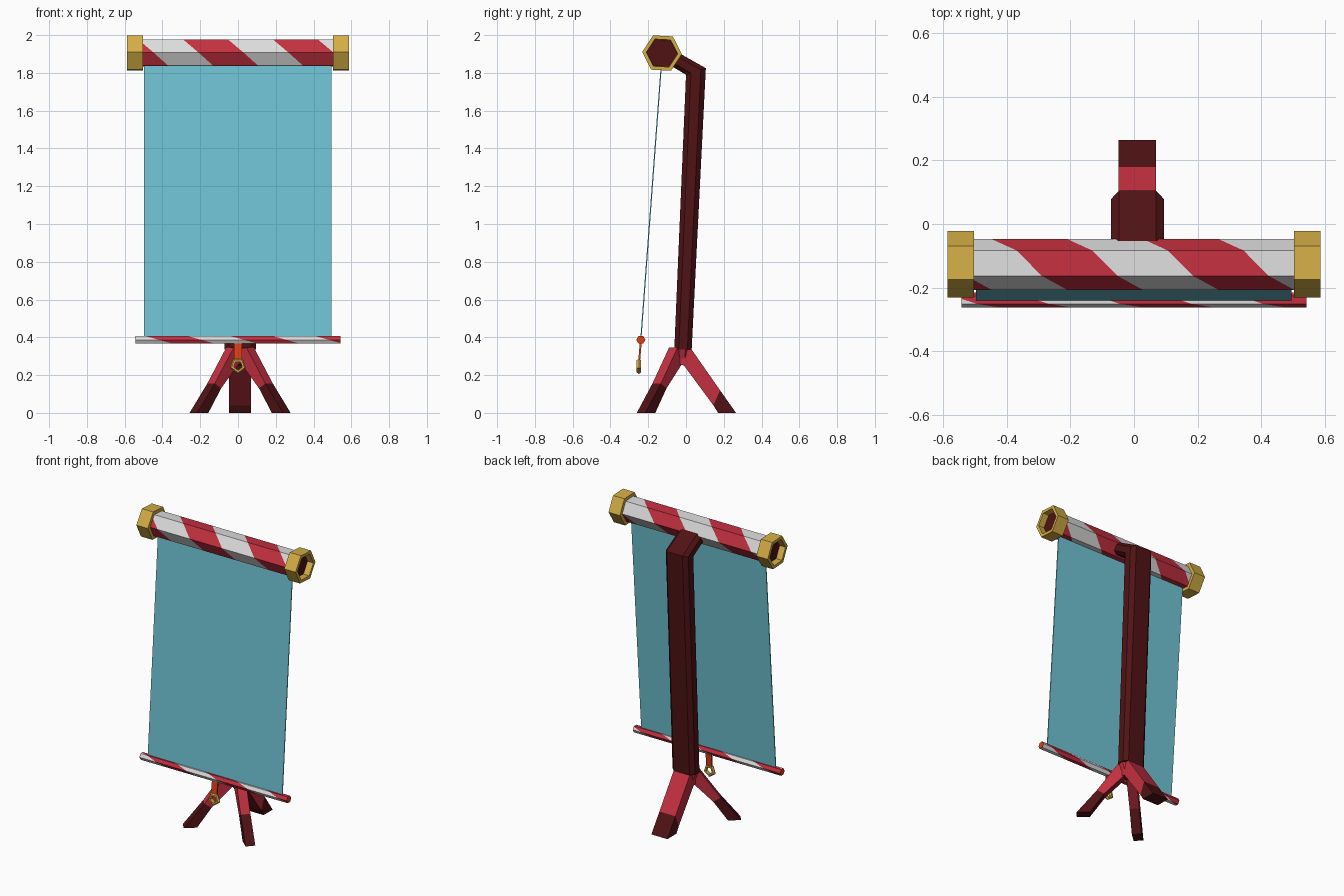
import bpy, bmesh, math
from mathutils import Vector

if "Cube" in bpy.data.objects:
    bpy.data.objects.remove(bpy.data.objects["Cube"])


def mat(name, col):
    m = bpy.data.materials.new(name)
    m.diffuse_color = (*col, 1)
    m.use_nodes = True
    m.node_tree.nodes["Principled BSDF"].inputs["Base Color"].default_value = m.diffuse_color
    return m


WHITE = mat("stripe white", (0.72, 0.72, 0.72))
RED = mat("stripe red", (0.55, 0.029, 0.05))
GOLD = mat("gold", (0.66, 0.42, 0.06))
DARK = mat("dark maroon wood", (0.08, 0.006, 0.007))
MAROON = mat("mid maroon", (0.24, 0.014, 0.022))
CLOTH = mat("blue cloth", (0.16, 0.55, 0.66))
ORANGE = mat("orange", (0.73, 0.05, 0.008))


def finish(name, bm, mats):
    bmesh.ops.remove_doubles(bm, verts=bm.verts, dist=1e-5)
    bmesh.ops.recalc_face_normals(bm, faces=bm.faces)
    me = bpy.data.meshes.new(name)
    bm.to_mesh(me)
    bm.free()
    for m in mats:
        me.materials.append(m)
    ob = bpy.data.objects.new(name, me)
    bpy.context.collection.objects.link(ob)
    return ob


def loft(bm, sections, rule=None, closed=False):
    """Skin a list of equal-length point loops; rule(segment, side) gives the material."""
    rings = [[bm.verts.new(p) for p in s] for s in sections]
    n = len(rings[0])
    pairs = list(zip(rings, rings[1:]))
    if closed:
        pairs.append((rings[-1], rings[0]))
    for s, (a, b) in enumerate(pairs):
        for i in range(n):
            f = bm.faces.new((a[i], a[(i + 1) % n], b[(i + 1) % n], b[i]))
            f.material_index = rule(s, i) if rule else 0
    if not closed:
        bm.faces.new(rings[0])
        f = bm.faces.new(rings[-1])
        f.material_index = rule(len(pairs) - 1, 0) if rule else 0


def hexa(x, cy, cz, r, n=6, rot=0):
    return [(x, cy + r * math.cos(math.radians(rot + 360 * i / n)),
             cz + r * math.sin(math.radians(rot + 360 * i / n))) for i in range(n)]


def prism(name, x0, x1, cy, cz, r, m, rot):
    bm = bmesh.new()
    loft(bm, [hexa(x0, cy, cz, r, 6, rot), hexa(x1, cy, cz, r, 6, rot)])
    return finish(name, bm, [m])


def striped_rod(name, cy, cz, r, rot, half, period, edge, edge_angle):
    """Six-sided rod along x; stripes wind once round per period."""
    bm = bmesh.new()
    for k in range(6):
        a0, a1 = rot + 60 * k, rot + 60 * (k + 1)
        for s in range(-9, 10):
            def pt(a, u):
                x = edge + period * ((a - edge_angle) / 360 + u / 2)
                t = math.radians(a)
                return bm.verts.new((x, cy + r * math.cos(t), cz + r * math.sin(t)))
            f = bm.faces.new((pt(a0, s), pt(a1, s), pt(a1, s + 1), pt(a0, s + 1)))
            f.material_index = 1 if s % 2 == 0 else 0
    for side in (-1, 1):
        bmesh.ops.bisect_plane(bm, geom=bm.verts[:] + bm.edges[:] + bm.faces[:],
                               plane_co=(side * half, 0, 0), plane_no=(side, 0, 0),
                               clear_outer=True)
    return finish(name, bm, [WHITE, RED])


# top roller with hollow gold end caps
CY, CZ, ROT = -0.127, 1.905, -3
striped_rod("top_roller", CY, CZ, 0.08, ROT, 0.53, 0.476, -0.29, 117)
for side, label in ((-1, "left"), (1, "right")):
    bm = bmesh.new()
    a, b = side * 0.503, side * 0.587
    loft(bm, [hexa(a, CY, CZ, 0.105, 6, ROT), hexa(b, CY, CZ, 0.105, 6, ROT),
              hexa(b, CY, CZ, 0.083, 6, ROT), hexa(a, CY, CZ, 0.079, 6, ROT)], closed=True)
    finish(label + "_roller_cap", bm, [GOLD])
    prism(label + "_roller_core", side * 0.52, side * 0.545, CY, CZ, 0.0815, DARK, ROT)

# bottom rod with orange ends
RY, RZ = -0.239, 0.387
striped_rod("bottom_rod", RY, RZ, 0.024, 0, 0.541, 0.45, -0.42, 180)
for side, label in ((-1, "left"), (1, "right")):
    prism(label + "_rod_end", side * 0.539, side * 0.543, RY, RZ, 0.024, ORANGE, 0)

# hanging cloth
bm = bmesh.new()
loft(bm, [[(x, y + d, z) for x, d in ((-0.497, -0.003), (0.495, -0.003), (0.495, 0.003), (-0.497, 0.003))]
          for y, z in ((CY - 0.003, 1.85), (RY, 0.39))])
finish("cloth", bm, [CLOTH])

# pull strap and ring
bm = bmesh.new()
loft(bm, [[(x, y + d, z) for x, d in ((-0.021, -0.005), (0.021, -0.005), (0.021, 0.005), (-0.021, 0.005))]
          for y, z in ((RY, 0.38), (-0.248, 0.272))])
finish("pull_strap", bm, [ORANGE])


def pent(y, r):
    return [(r * math.cos(math.radians(-90 + 72 * i)), y,
             0.25 + r * math.sin(math.radians(-90 + 72 * i))) for i in range(5)]


bm = bmesh.new()
loft(bm, [pent(-0.261, 0.036), pent(-0.25, 0.044), pent(-0.239, 0.036),
          pent(-0.239, 0.024), pent(-0.261, 0.024)], closed=True)
finish("pull_ring", bm, [GOLD])

# bevelled post bending forward into the roller
PX, HW, CH = 0.011, 0.083, 0.025


def post_section(front, back):
    f, b = Vector((0, *front)), Vector((0, *back))
    outline = ((-HW + CH, 0), (HW - CH, 0), (HW, .25), (HW, .75),
               (HW - CH, 1), (-HW + CH, 1), (-HW, .75), (-HW, .25))
    return [f.lerp(b, t) + Vector((PX + x, 0, 0)) for x, t in outline]


bm = bmesh.new()
loft(bm, [post_section((-0.062, 0.335), (0.03, 0.335)),
          post_section((0.0, 1.79), (0.105, 1.825)),
          post_section((-0.10, 1.85), (-0.06, 1.918))])
finish("post", bm, [DARK])

# hub where the legs meet
HUB = Vector((PX, -0.02, 0))
bm = bmesh.new()
loft(bm, [[HUB + Vector((w * math.cos(math.pi / 8 + i * math.pi / 4),
                         d * math.sin(math.pi / 8 + i * math.pi / 4), z)) for i in range(8)]
          for w, d, z in ((0.085, 0.045, 0.34), (0.055, 0.035, 0.265))])
finish("leg_hub", bm, [RED])


# legs: stations are (outer r, outer z, inner r, inner z), last segment is the dark foot
def leg(name, direction, hw, stations):
    d = Vector((*direction, 0)).normalized()
    s = Vector((-d.y, d.x, 0)) * hw
    secs = []
    for ro, zo, ri, zi in stations:
        o, i = HUB + d * ro + Vector((0, 0, zo)), HUB + d * ri + Vector((0, 0, zi))
        secs.append([o - s, o + s, i + s, i - s])
    last = len(stations) - 2
    bm = bmesh.new()
    loft(bm, secs, lambda seg, side: 1 if seg == last else (2 if side == 2 else 0))
    finish(name, bm, [RED, DARK, MAROON])


leg("back_leg", (0, 1), 0.059,
    [(-0.01, 0.338, -0.02, 0.26), (0.05, 0.335, 0.01, 0.25),
     (0.20, 0.12, 0.165, 0.04), (0.285, 0, 0.19, 0)])
for side, label in ((-1, "left"), (1, "right")):
    leg(label + "_front_leg", (side * 0.75, -0.66), 0.03,
        [(-0.01, 0.343, -0.02, 0.26), (0.072, 0.345, 0.035, 0.26),
         (0.205, 0.155, 0.16, 0.13), (0.33, 0, 0.25, 0)])
